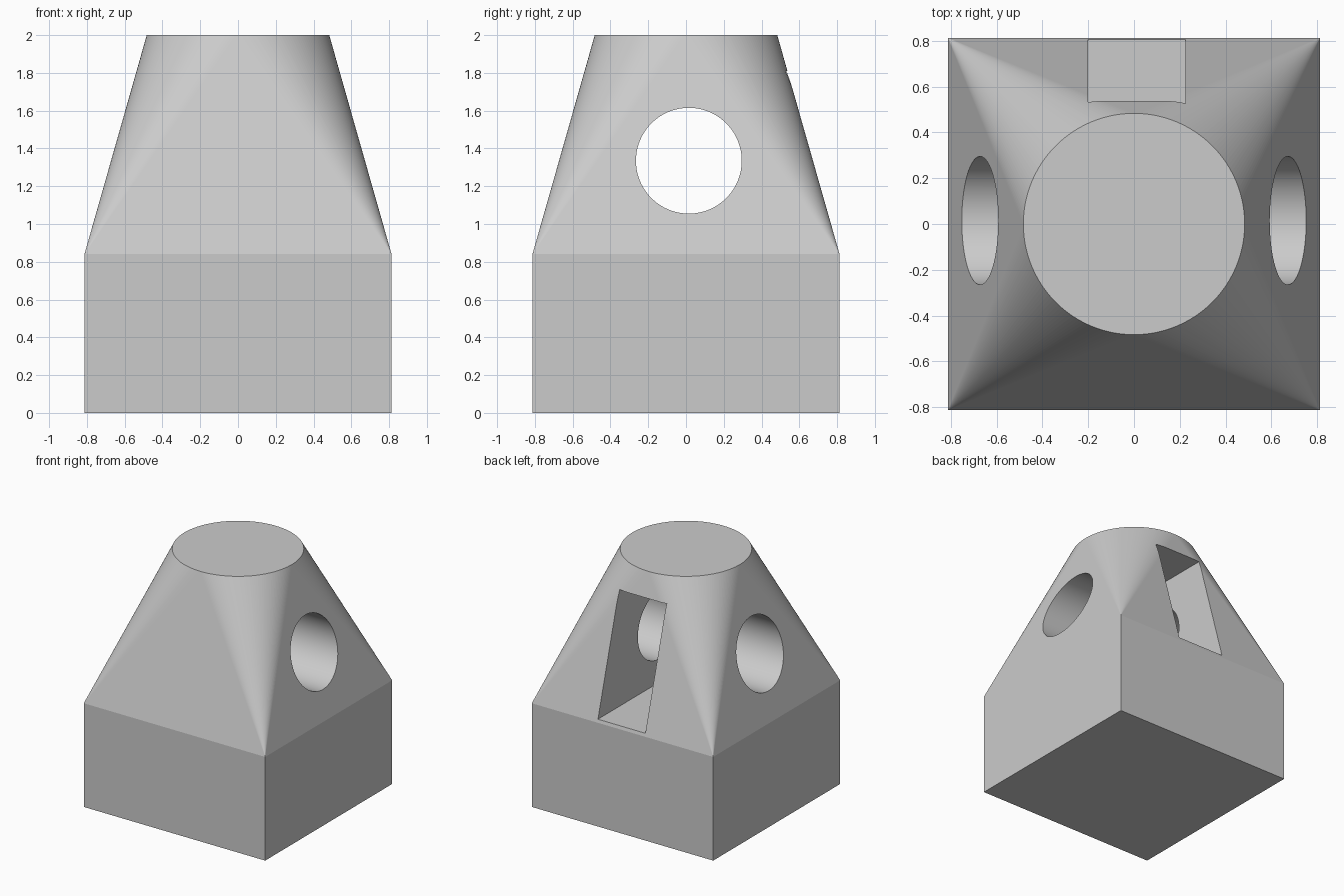
import bpy, bmesh
from math import cos, sin, pi, radians
from mathutils import Matrix

if "Cube" in bpy.data.objects:
    bpy.data.objects.remove(bpy.data.objects["Cube"])

HALF, SHOULDER, TOP, RADIUS = 0.813, 0.84, 2.0, 0.483
QUARTER = 48  # facets per quarter of the round top

grey = bpy.data.materials.new("light grey")
grey.use_nodes = True
colour = (0.6, 0.6, 0.6, 1)
grey.diffuse_color = colour
grey.node_tree.nodes["Principled BSDF"].inputs["Base Color"].default_value = colour


def to_object(name, bm, smooth=False):
    bmesh.ops.recalc_face_normals(bm, faces=bm.faces)
    for face in bm.faces:
        face.smooth = smooth
    mesh = bpy.data.meshes.new(name)
    bm.to_mesh(mesh)
    bm.free()
    mesh.materials.append(grey)
    obj = bpy.data.objects.new(name, mesh)
    bpy.context.collection.objects.link(obj)
    return obj


# Square block that blends into a round top
bm = bmesh.new()
corners = [(HALF, HALF), (-HALF, HALF), (-HALF, -HALF), (HALF, -HALF)]
low = [bm.verts.new((x, y, 0)) for x, y in corners]
mid = [bm.verts.new((x, y, SHOULDER)) for x, y in corners]
count = 4 * QUARTER
ring = [bm.verts.new((RADIUS * cos(2 * pi * i / count),
                      RADIUS * sin(2 * pi * i / count), TOP)) for i in range(count)]
bm.faces.new(low)
bm.faces.new(ring)
for c in range(4):
    n = (c + 1) % 4
    bm.faces.new((low[c], low[n], mid[n], mid[c]))
    # Flat triangle on each side, then a cone fan from each corner
    bm.faces.new((mid[c], mid[n], ring[n * QUARTER]))
    for i in range(c * QUARTER, (c + 1) * QUARTER):
        bm.faces.new((mid[c], ring[i], ring[(i + 1) % count]))
body = to_object("body", bm)

# Round bore from side to side
bm = bmesh.new()
bmesh.ops.create_cone(bm, cap_ends=True, segments=96, radius1=0.28, radius2=0.28, depth=3,
                      matrix=Matrix.Translation((0, 0.015, 1.335)) @ Matrix.Rotation(radians(90), 4, 'Y'))
bore = to_object("bore_cutter", bm, smooth=True)

# Rectangular slot in the back, reaching into the bore
bm = bmesh.new()
bmesh.ops.create_cube(bm, size=1, matrix=Matrix.Translation((0.0125, 0.5, 1.3375))
                      @ Matrix.Diagonal((0.425, 1, 0.945, 1)))
slot = to_object("slot_cutter", bm)

# Cut both openings, then drop the cutters
bpy.context.view_layer.objects.active = body
body.select_set(True)
for cutter in (bore, slot):
    cut = body.modifiers.new(cutter.name, 'BOOLEAN')
    cut.operation = 'DIFFERENCE'
    cut.solver = 'EXACT'
    cut.object = cutter
    bpy.ops.object.modifier_apply(modifier=cut.name)
    bpy.data.objects.remove(cutter)
